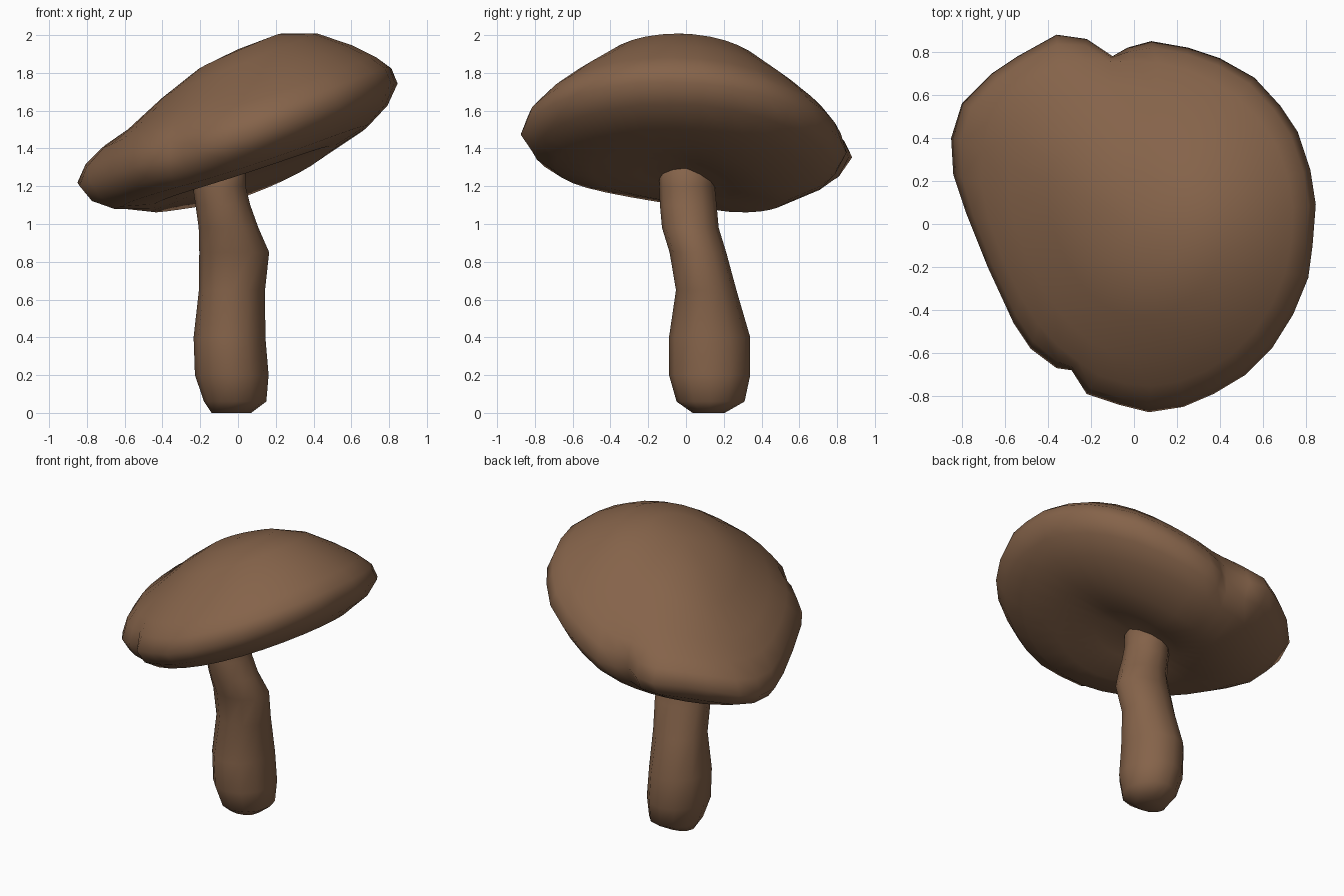
import bpy, bmesh
from math import cos, sin, pi

if "Cube" in bpy.data.objects:
    bpy.data.objects.remove(bpy.data.objects["Cube"])

brown = bpy.data.materials.new("mushroom_brown")
brown.diffuse_color = (0.235, 0.125, 0.068, 1)
brown.use_nodes = True
brown.node_tree.nodes["Principled BSDF"].inputs["Base Color"].default_value = brown.diffuse_color


def loft(name, rings, start=None, end=None):
    """Skin equal-length rings; close each end with a pole point or a flat face."""
    bm = bmesh.new()
    rows = [[bm.verts.new(p) for p in ring] for ring in rings]
    n = len(rows[0])
    for a, b in zip(rows, rows[1:]):
        for i in range(n):
            j = (i + 1) % n
            bm.faces.new((a[i], a[j], b[j], b[i]))
    for row, pole in ((rows[0], start), (rows[-1], end)):
        if pole is None:
            bm.faces.new(row)
        else:
            tip = bm.verts.new(pole)
            for i in range(n):
                bm.faces.new((row[i], row[(i + 1) % n], tip))
    bmesh.ops.recalc_face_normals(bm, faces=bm.faces)
    mesh = bpy.data.meshes.new(name)
    bm.to_mesh(mesh)
    bm.free()
    for poly in mesh.polygons:
        poly.use_smooth = True
    mesh.materials.append(brown)
    obj = bpy.data.objects.new(name, mesh)
    bpy.context.collection.objects.link(obj)
    return obj


# Cap: irregular notched rim, seen from above
rim = [(0.08, 0.85), (0.25, 0.82), (0.4, 0.77), (0.56, 0.68), (0.68, 0.55),
       (0.76, 0.43), (0.82, 0.25), (0.845, 0.09), (0.83, -0.1), (0.81, -0.25),
       (0.74, -0.42), (0.64, -0.58), (0.52, -0.7), (0.37, -0.79), (0.23, -0.85),
       (0.07, -0.875), (-0.07, -0.84), (-0.22, -0.79), (-0.29, -0.68),
       (-0.36, -0.67), (-0.48, -0.58), (-0.56, -0.46), (-0.68, -0.2),
       (-0.78, 0.05), (-0.84, 0.23), (-0.85, 0.4), (-0.8, 0.56), (-0.66, 0.7),
       (-0.54, 0.78), (-0.36, 0.88), (-0.22, 0.86), (-0.1, 0.78), (-0.03, 0.82)]


def smoothed(points):
    """Average each point with its neighbours, scaled back out a little."""
    n = len(points)
    return [tuple(sum(points[(i + d) % n][k] for d in (-2, -1, 0, 1, 2)) / 5 * 1.02
                  for k in (0, 1)) for i in range(n)]


soft_rim = smoothed(smoothed(rim))


def tilt(x, y):
    """Height of the slanted, slightly warped mid surface of the cap."""
    return 1.475 + 0.325 * x - 0.06 * y - 0.1 * y * y + 0.45 * max(0, -x) * max(0, y) ** 2


# (fraction of rim, height above mid surface, back bulge, crown lean), underside to crown
profile = [(0.3, -0.215, 0.2, 0), (0.6, -0.225, 0.12, 0), (0.84, -0.18, 0, 0),
           (0.95, -0.1, 0, 0), (1, 0, 0, 0), (0.97, 0.09, 0, 0), (0.9, 0.165, 0, 0),
           (0.75, 0.245, 0, 0.04), (0.52, 0.36, 0, 0.08), (0.28, 0.435, 0, 0.1)]
cap_rings = []
for t, h, bulge, lean in profile:
    w = min(1, (1 - t) * 8)            # the notches fade out away from the rim
    ring = []
    for (rx, ry), (sx, sy) in zip(rim, soft_rim):
        x, y = t * (rx + (sx - rx) * w), t * (ry + (sy - ry) * w)
        ring.append((x, y, tilt(x, y) + h - bulge * max(0, y) + lean * x))
    cap_rings.append(ring)
loft("cap", cap_rings, (0, 0, tilt(0, 0) - 0.19), (0, 0, tilt(0, 0) + 0.45))

# Stem: bent, swollen at the foot (z, centre x, centre y, radius x, radius y)
sections = [(0, -0.035, 0.12, 0.105, 0.085), (0.06, -0.015, 0.13, 0.165, 0.18),
            (0.2, -0.033, 0.125, 0.195, 0.215), (0.4, -0.045, 0.125, 0.19, 0.215),
            (0.65, -0.032, 0.107, 0.175, 0.16), (0.85, -0.02, 0.063, 0.185, 0.15),
            (0.98, -0.05, 0.023, 0.158, 0.15), (1.1, -0.08, 0.012, 0.145, 0.15),
            (1.2, -0.1, 0.005, 0.14, 0.147), (1.36, -0.1, 0, 0.14, 0.14)]
loft("stem", [[(cx + rx * cos(2 * pi * i / 12), cy + ry * sin(2 * pi * i / 12), z)
               for i in range(12)] for z, cx, cy, rx, ry in sections])
